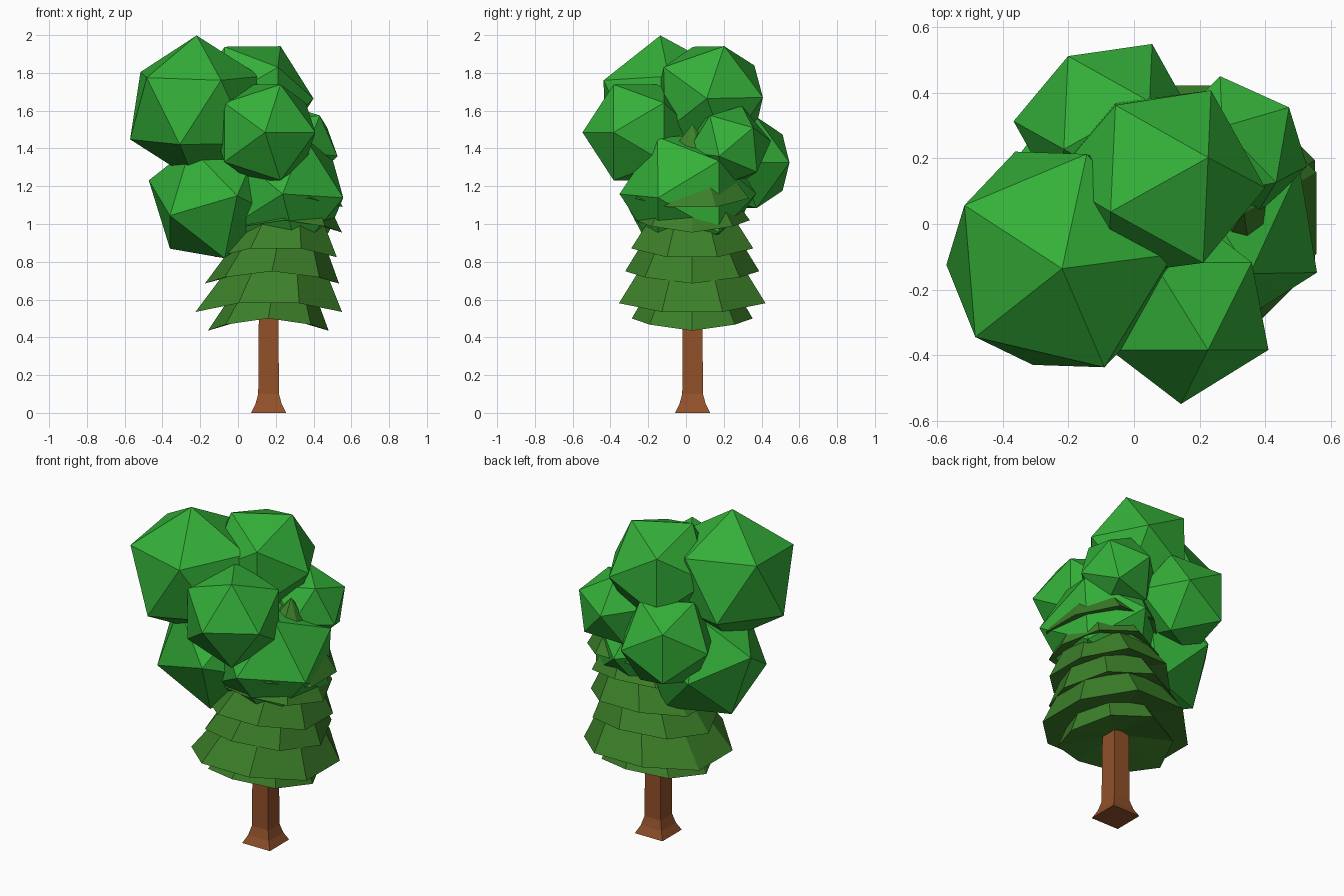
import bpy, bmesh, math
from mathutils import Vector, Matrix

if "Cube" in bpy.data.objects:
    bpy.data.objects.remove(bpy.data.objects["Cube"])


def material(name, rgb):
    m = bpy.data.materials.new(name)
    m.diffuse_color = (*rgb, 1)
    m.use_nodes = True
    m.node_tree.nodes["Principled BSDF"].inputs["Base Color"].default_value = m.diffuse_color
    return m


LEAF = material("leaf green", (0.034, 0.43, 0.04))
PINE = material("olive needle green", (0.045, 0.215, 0.022))
BARK = material("bark brown", (0.285, 0.082, 0.023))


def finish(name, bm, mat):
    bmesh.ops.recalc_face_normals(bm, faces=bm.faces)
    me = bpy.data.meshes.new(name)
    bm.to_mesh(me)
    bm.free()
    me.materials.append(mat)
    ob = bpy.data.objects.new(name, me)
    bpy.context.collection.objects.link(ob)
    return ob


def leaf_clump(name, centre, radius, apex, neighbour):
    """Icosahedron oriented so one corner points along apex, the next along neighbour."""
    z = Vector(apex).normalized()
    n = Vector(neighbour)
    x = (n - z * n.dot(z)).normalized()
    y = z.cross(x)
    rot = Matrix((x, y, z)).transposed().to_4x4()
    bm = bmesh.new()
    bmesh.ops.create_icosphere(bm, subdivisions=1, radius=radius,
                               matrix=Matrix.Translation(centre) @ rot)
    return finish(name, bm, LEAF)


def skirt(name, cx, cy, z, r, height, tip_x, turn, sides=8, droop=0.065):
    """Closed cone of needles, its rim hanging lower on the left and right."""
    bm = bmesh.new()
    rim = []
    for i in range(sides):
        a = 2 * math.pi * i / sides + turn
        rim.append(bm.verts.new((cx + r * math.cos(a), cy + r * math.sin(a),
                                 z - droop * math.cos(a) ** 2)))
    top = bm.verts.new((tip_x, cy, z + height))
    under = bm.verts.new((cx, cy, z + 0.03))
    for i in range(sides):
        a, b = rim[i], rim[(i + 1) % sides]
        bm.faces.new((a, b, top))
        bm.faces.new((b, a, under))
    return finish(name, bm, PINE)


# Square trunk with a flared foot
bm = bmesh.new()
rings = []
for z, h in ((0, 0.093), (0.045, 0.07), (0.10, 0.055), (0.75, 0.05)):
    rings.append([bm.verts.new((0.162 + sx * h, 0.035 + sy * h, z))
                  for sx, sy in ((-1, -1), (1, -1), (1, 1), (-1, 1))])
for lo, hi in zip(rings, rings[1:]):
    for i in range(4):
        j = (i + 1) % 4
        bm.faces.new((lo[i], lo[j], hi[j], hi[i]))
bm.faces.new(rings[0][::-1])
bm.faces.new(rings[-1])
finish("trunk", bm, BARK)

# Needle tiers, each turned against the last, leaning to the right as they rise
tiers = [(0.50, 0.32, 0.55, 0.160), (0.59, 0.42, 0.62, 0.163), (0.75, 0.355, 0.58, 0.180),
         (0.88, 0.35, 0.50, 0.200), (1.02, 0.305, 0.42, 0.245), (1.145, 0.325, 0.385, 0.255)]
for k, (z, r, h, cx) in enumerate(tiers):
    tip = 0.16 + 0.17 * (z + h - 0.5)
    skirt(f"needle_tier_{k + 1}", cx, 0.033, z, r, h, tip, (k % 2) * math.pi / 8)

# Faceted leaf clumps: centre, radius, one corner direction, adjoining corner
clumps = {
    "clump_top_left": ((-0.226, -0.108, 1.615), 0.384, (0.007, -0.028, 0.385), (-0.29, 0.165, 0.187)),
    "clump_top_back": ((0.077, 0.125, 1.665), 0.323, (0.148, 0.077, 0.275), (-0.152, -0.09, 0.275)),
    "clump_front": ((0.143, -0.25, 1.485), 0.298, (0, -1, 0), (1, 0, 0)),
    "clump_low_left": ((-0.128, 0.0, 1.135), 0.361, (-0.232, -0.26, -0.09), (-0.232, 0.075, -0.265)),
    "clump_back": ((-0.083, 0.30, 1.325), 0.284, (-0.117, 0.21, 0.148), (-0.117, 0.21, -0.148)),
    "clump_right_small": ((0.310, 0.228, 1.41), 0.229, (0.162, 0.127, 0.10), (-0.043, 0.067, 0.215)),
    "clump_right_low": ((0.232, 0.010, 1.16), 0.362, (0.335, -0.445, 0.83), (0.323, -0.157, -0.02)),
}
for name, args in clumps.items():
    leaf_clump(name, *args)
